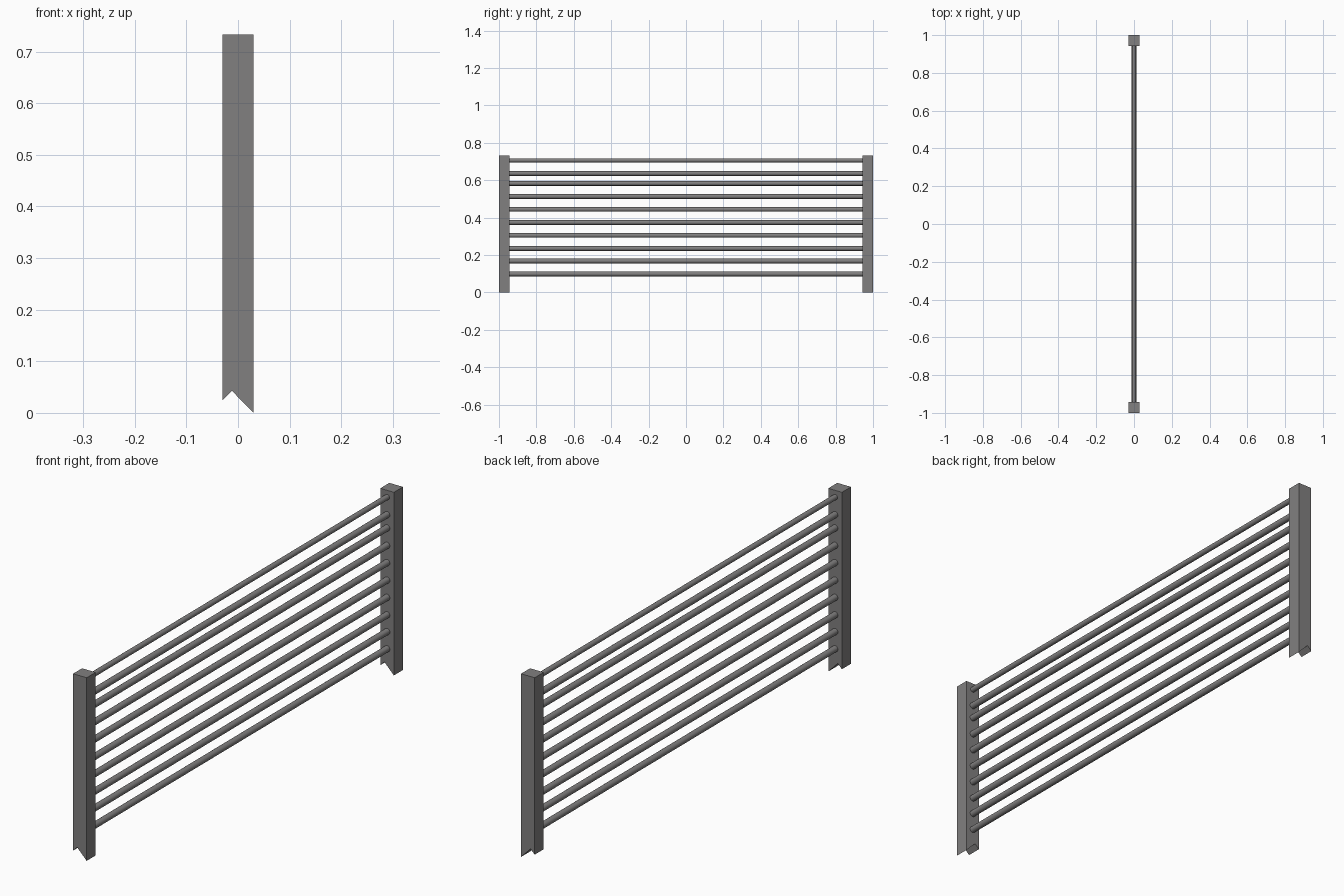
import bpy, bmesh, math
from mathutils import Matrix

if "Cube" in bpy.data.objects:
    bpy.data.objects.remove(bpy.data.objects["Cube"])

grey = bpy.data.materials.new("dark grey metal")
grey.diffuse_color = (0.22, 0.215, 0.215, 1)
grey.use_nodes = True
grey.node_tree.nodes["Principled BSDF"].inputs["Base Color"].default_value = grey.diffuse_color


def finish(bm, name):
    bmesh.ops.recalc_face_normals(bm, faces=bm.faces[:])
    mesh = bpy.data.meshes.new(name)
    bm.to_mesh(mesh)
    bm.free()
    mesh.materials.append(grey)
    ob = bpy.data.objects.new(name, mesh)
    bpy.context.collection.objects.link(ob)
    return ob


# Posts: square section with a notched foot, profile drawn in x-z
PROFILE = [(-0.03, 0.025), (-0.012, 0.043), (0.03, 0.0), (0.03, 0.733), (-0.03, 0.733)]


def post(name, y0, y1):
    bm = bmesh.new()
    face = bm.faces.new([bm.verts.new((x, y0, z)) for x, z in PROFILE])
    ext = bmesh.ops.extrude_face_region(bm, geom=[face], use_keep_orig=True)
    verts = [v for v in ext["geom"] if isinstance(v, bmesh.types.BMVert)]
    bmesh.ops.translate(bm, verts=verts, vec=(0, y1 - y0, 0))
    finish(bm, name)


post("front_post", -1.0, -0.943)
post("back_post", 0.943, 1.0)

# Rails: round bars spanning between the posts
HEIGHTS = [0.099, 0.168, 0.235, 0.305, 0.374, 0.444, 0.513, 0.583, 0.636, 0.706]
for i, z in enumerate(HEIGHTS):
    r = 0.0105 if i == len(HEIGHTS) - 1 else 0.0125
    bm = bmesh.new()
    bmesh.ops.create_cone(bm, cap_ends=True, segments=24, radius1=r, radius2=r, depth=1.9,
                          matrix=Matrix.Translation((0, 0, z)) @ Matrix.Rotation(math.pi / 2, 4, 'X'))
    for f in bm.faces:
        f.smooth = len(f.verts) == 4
    finish(bm, f"rail_{i + 1}")
